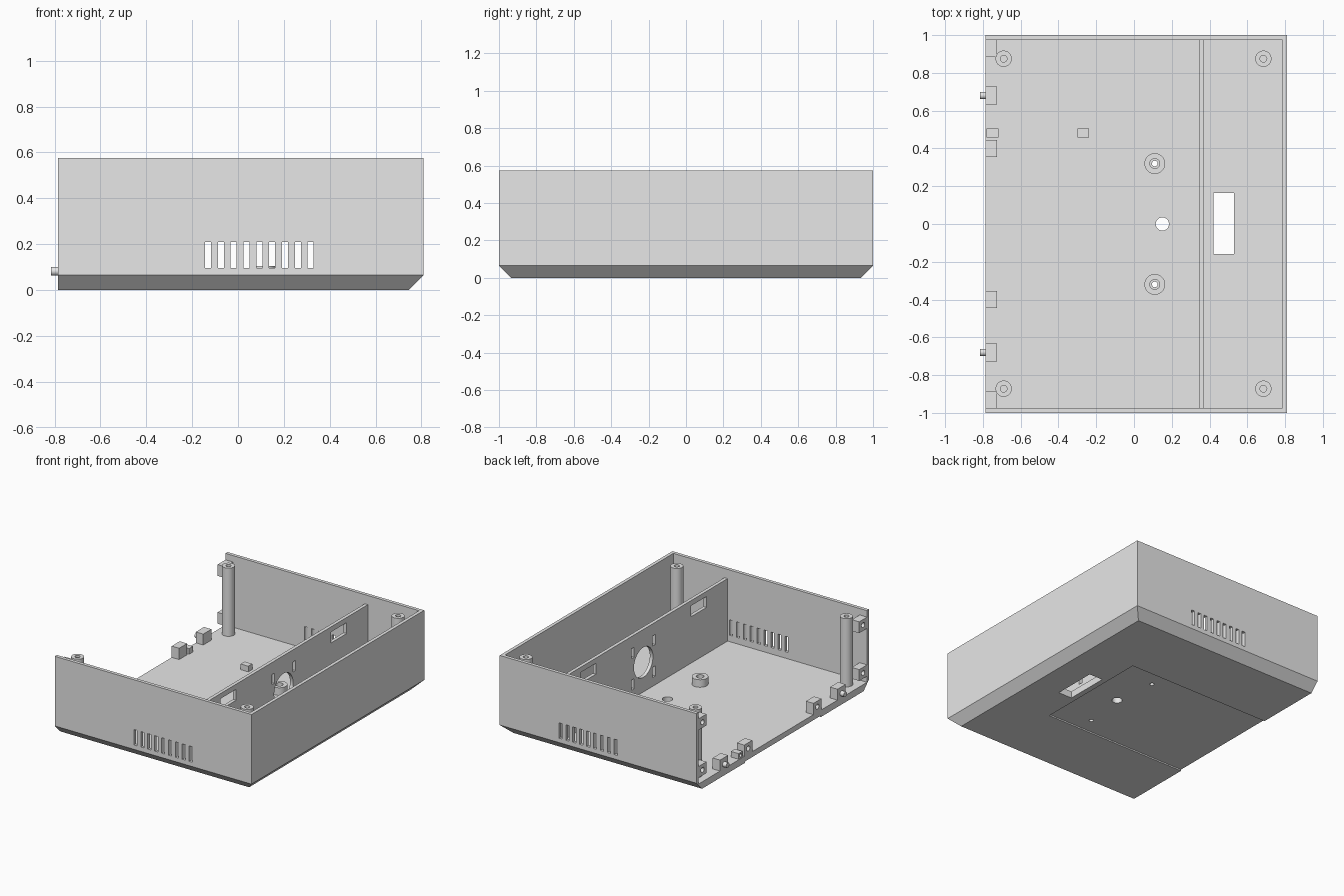
import bpy
import bmesh
from math import radians
from mathutils import Matrix, Vector

default = bpy.data.objects.get("Cube")
if default:
    bpy.data.objects.remove(default, do_unlink=True)

grey = bpy.data.materials.new("light grey plastic")
grey.use_nodes = True
grey.diffuse_color = (0.8, 0.8, 0.8, 1)
grey.node_tree.nodes["Principled BSDF"].inputs["Base Color"].default_value = (0.8, 0.8, 0.8, 1)


def finish(name, bm):
    mesh = bpy.data.meshes.new(name)
    bmesh.ops.recalc_face_normals(bm, faces=bm.faces)
    bm.to_mesh(mesh)
    bm.free()
    mesh.materials.append(grey)
    obj = bpy.data.objects.new(name, mesh)
    bpy.context.collection.objects.link(obj)
    return obj


def box_mesh(lo, hi):
    lo, hi = Vector(lo), Vector(hi)
    bm = bmesh.new()
    place = Matrix.Translation((lo + hi) / 2) @ Matrix.Diagonal((*(hi - lo), 1))
    bmesh.ops.create_cube(bm, size=1, matrix=place)
    return bm


def box(name, lo, hi):
    return finish(name, box_mesh(lo, hi))


def rod(name, start, end, radius):
    # Cylinder between two points
    start, end = Vector(start), Vector(end)
    axis = end - start
    bm = bmesh.new()
    turn = axis.to_track_quat('Z', 'Y').to_matrix().to_4x4()
    bmesh.ops.create_cone(bm, cap_ends=True, segments=32, radius1=radius, radius2=radius,
                          depth=axis.length, matrix=Matrix.Translation((start + end) / 2) @ turn)
    return finish(name, bm)


def cut(obj, cutters):
    for cutter in cutters:
        cutter.hide_render = True
        mod = obj.modifiers.new("cut", 'BOOLEAN')
        mod.operation = 'DIFFERENCE'
        mod.solver = 'EXACT'
        mod.object = cutter
        with bpy.context.temp_override(object=obj, active_object=obj):
            bpy.ops.object.modifier_apply(modifier=mod.name)
        bpy.data.objects.remove(cutter, do_unlink=True)


X0, X1, TOP, FLOOR, WALL, CHAMFER = -0.785, 0.81, 0.575, 0.05, 0.025, 0.065
INNER = 1 - WALL

# Outer shell: block with three chamfered bottom edges
bm = box_mesh((X0, -1, 0), (X1, 1, TOP))
edges = [e for e in bm.edges
         if all(v.co.z < 0.01 for v in e.verts) and any(v.co.x > 0 for v in e.verts)]
bmesh.ops.bevel(bm, geom=edges, offset=CHAMFER, segments=1, affect='EDGES')
shell = finish("case_shell", bm)

# Hollow, open at the top and at one end, with a shallow lid recess underneath
holes = [box("cavity", (-1, -INNER, FLOOR), (X1 - WALL, INNER, 1)),
         box("recess", (-1, -0.44, -0.1), (0.38, 0.44, 0.01)),
         box("socket", (0.42, -0.16, -0.1), (0.53, 0.165, 0.08)),
         rod("centre_hole", (0.15, 0, -0.1), (0.15, 0, 0.1), 0.035)]
holes += [rod("screw_hole", (0.11, y, -0.1), (0.11, y, 0.1), 0.015) for y in (-0.32, 0.32)]
# Vent slots through both side walls
for i in range(9):
    x = 0.093 + (i - 4) * 0.056
    holes.append(box("slot", (x - 0.013, -2, 0.097), (x + 0.013, 2, 0.21)))
cut(shell, holes)

# Partition with fan opening, fan screw slots and cable windows
partition = box("partition", (0.345, -INNER, FLOOR), (0.37, INNER, 0.508))
holes = [rod("fan_hole", (0.2, 0, 0.267), (0.5, 0, 0.267), 0.11)]
for side in (-1, 1):
    y = side * 0.64
    holes.append(box("window", (0.2, y - 0.09, 0.39), (0.5, y + 0.09, 0.47)))
    for z in (0.152, 0.382):
        y = side * 0.122
        holes.append(box("slot", (0.2, y - 0.015, z - 0.037), (0.5, y + 0.015, z + 0.037)))
cut(partition, holes)

# Corner screw posts
for x, end in ((-0.69, "open"), (0.685, "closed")):
    for y, side in ((-0.872, "front"), (0.875, "back")):
        post = rod(f"{side}_{end}_post", (x, y, FLOOR), (x, y, 0.55), 0.043)
        cut(post, [rod("bore", (x, y, 0.4), (x, y, 0.7), 0.018)])

# Mounting bosses on the floor
for y, side in ((-0.32, "front"), (0.32, "back")):
    boss = rod(f"{side}_boss", (0.11, y, FLOOR), (0.11, y, 0.105), 0.055)
    cut(boss, [rod("bore", (0.11, y, 0), (0.11, y, 0.2), 0.026)])


def lug(name, x, y, z, size, length, radius):
    # Square lug with a screw hole along its length
    half = size / 2
    obj = box(name, (x, y - half, z), (x + length, y + half, z + size * 0.9))
    mid = z + size * 0.45
    cut(obj, [rod("bore", (x - 0.1, y, mid), (x + length * 0.7, y, mid), radius)])


for side, word in ((-1, "front"), (1, "back")):
    # Panel lugs on floor and wall
    lug(f"{word}_floor_lug", X0, side * 0.4, FLOOR, 0.092, 0.06, 0.018)
    lug(f"{word}_lower_wall_lug", X0, side * 0.93, 0.095, 0.092, 0.06, 0.018)
    lug(f"{word}_upper_wall_lug", X0, side * 0.93, 0.445, 0.092, 0.06, 0.018)
    # Locating pin on its block
    y = side * 0.68
    box(f"{word}_pin_block", (X0, y - 0.047, FLOOR), (X0 + 0.06, y + 0.047, 0.13))
    rod(f"{word}_pin", (X0 - 0.03, y, 0.082), (X0 + 0.01, y, 0.082), 0.019)

# Small cable guides
for name, x in (("outer_guide", -0.78), ("inner_guide", -0.3)):
    lug(name, x, 0.482, FLOOR, 0.046, 0.062, 0.012)

# Keep sharp edges, smooth the round walls
bpy.ops.object.select_all(action='DESELECT')
for obj in bpy.context.collection.objects:
    if obj.type == 'MESH':
        obj.select_set(True)
        bpy.context.view_layer.objects.active = obj
bpy.ops.object.shade_smooth_by_angle(angle=radians(30))
